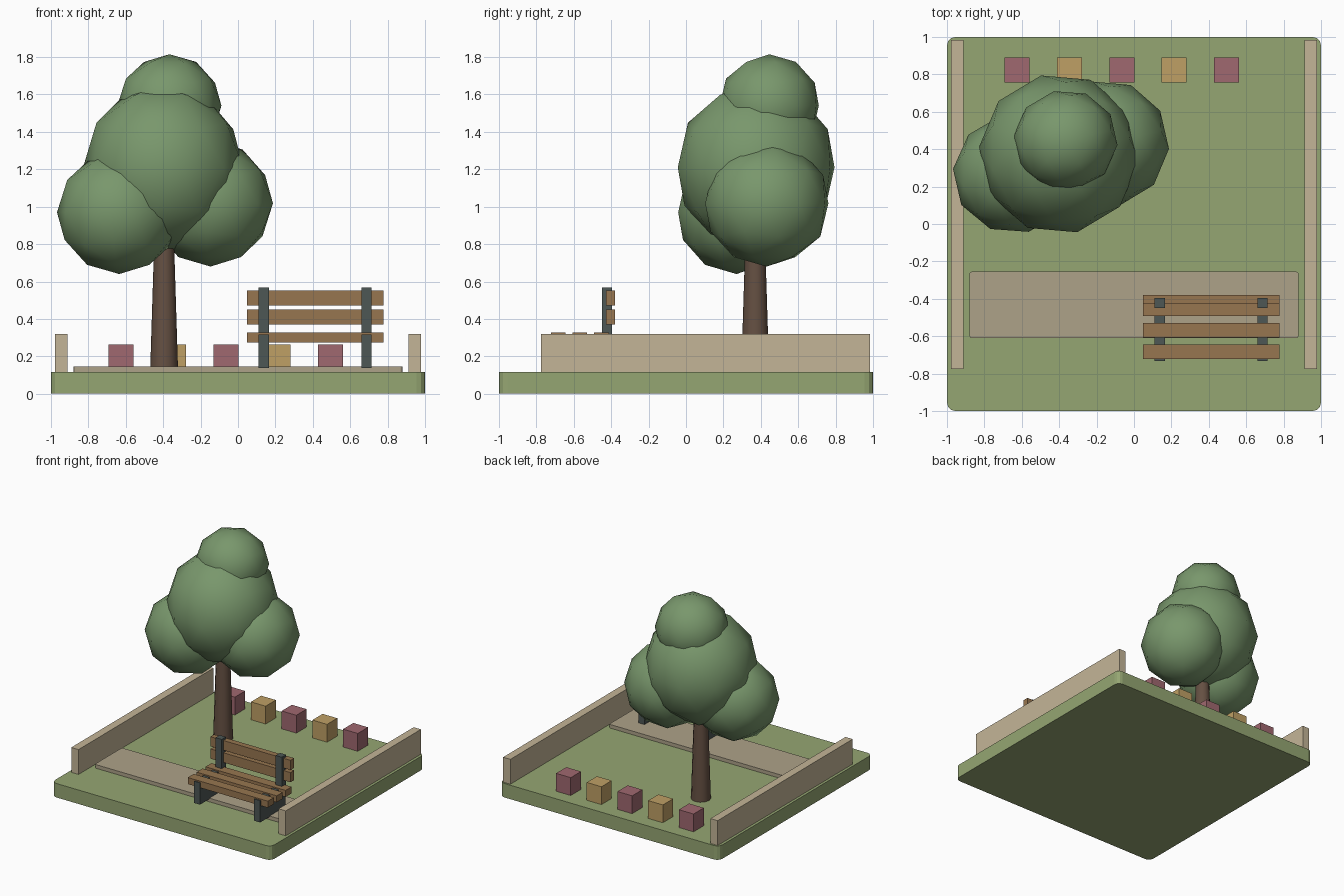
import bpy, math

if "Cube" in bpy.data.objects:
    bpy.data.objects.remove(bpy.data.objects["Cube"])


def material(name, r, g, b):
    m = bpy.data.materials.new(name)
    m.diffuse_color = (r, g, b, 1)
    m.use_nodes = True
    m.node_tree.nodes["Principled BSDF"].inputs["Base Color"].default_value = m.diffuse_color
    return m


GRASS = material("grass", 0.30, 0.38, 0.17)
STONE = material("stone", 0.55, 0.46, 0.31)
PATH = material("paving", 0.42, 0.36, 0.25)
LEAF = material("leaf", 0.19, 0.31, 0.15)
BARK = material("bark", 0.13, 0.08, 0.055)
WOOD = material("wood", 0.31, 0.18, 0.08)
IRON = material("iron", 0.075, 0.095, 0.09)
ROSE = material("rose", 0.35, 0.14, 0.16)
GOLD = material("gold", 0.52, 0.35, 0.13)


def box(name, x, y, z, mat):
    """Box from (min, max) ranges."""
    bpy.ops.mesh.primitive_cube_add(size=1, location=[sum(r) / 2 for r in (x, y, z)])
    ob = bpy.context.object
    ob.name = name
    ob.scale = [r[1] - r[0] for r in (x, y, z)]
    bpy.ops.object.transform_apply(location=False, rotation=False, scale=True)
    ob.data.materials.append(mat)
    return ob


def round_edges(ob, width, segments=2, vertical_only=False):
    mod = ob.modifiers.new("bevel", 'BEVEL')
    mod.width = width
    mod.segments = segments
    if vertical_only:
        mod.limit_method = 'WEIGHT'
        weights = ob.data.attributes.new("bevel_weight_edge", 'FLOAT', 'EDGE')
        for e in ob.data.edges:
            a, b = (ob.data.vertices[i].co for i in e.vertices)
            weights.data[e.index].value = 1.0 if abs(a.z - b.z) > 0.01 else 0.0


# Ground slab, path and side walls
round_edges(box("ground_slab", (-1, 1), (-1, 1), (0, 0.115), GRASS), 0.045, 3, True)
round_edges(box("path", (-0.88, 0.88), (-0.61, -0.255), (0.10, 0.145), PATH), 0.012, 2, True)
for side, x in (("left", -0.945), ("right", 0.945)):
    box(side + "_wall", (x - 0.033, x + 0.033), (-0.775, 0.985), (0.10, 0.32), STONE)

# Row of flower blocks
for i in range(5):
    x = -0.625 + 0.28 * i
    box(f"flower_block_{i + 1}", (x - 0.067, x + 0.067), (0.757, 0.89), (0.11, 0.262),
        GOLD if i % 2 else ROSE)

# Tree trunk
bpy.ops.mesh.primitive_cone_add(vertices=12, radius1=0.075, radius2=0.05, depth=0.8,
                                location=(-0.395, 0.37, 0.51))
trunk = bpy.context.object
trunk.name = "trunk"
trunk.data.materials.append(BARK)
bpy.ops.object.shade_smooth_by_angle(angle=math.radians(40))

# Foliage clumps
for name, loc, radii in (
        ("main", (-0.40, 0.375, 1.21), (0.43, 0.43, 0.455)),
        ("left", (-0.635, 0.27, 0.97), (0.335, 0.32, 0.33)),
        ("right", (-0.147, 0.432, 1.018), (0.335, 0.338, 0.338)),
        ("top", (-0.367, 0.445, 1.54), (0.28, 0.272, 0.275))):
    bpy.ops.mesh.primitive_ico_sphere_add(subdivisions=2, radius=1, location=loc,
                                          rotation=(0, 0, math.radians(13)))
    clump = bpy.context.object
    clump.name = name + "_foliage"
    clump.scale = radii
    clump.data.materials.append(LEAF)
    bpy.ops.object.shade_smooth()

# Bench supports
for side, x in (("left", 0.138), ("right", 0.687)):
    xr = (x - 0.028, x + 0.028)
    box(side + "_bench_leg", xr, (-0.732, -0.40), (0.138, 0.317), IRON)
    box(side + "_back_post", xr, (-0.45, -0.395), (0.30, 0.568), IRON)

# Bench slats
for i, y in enumerate((-0.684, -0.568, -0.452)):
    box(f"seat_slat_{i + 1}", (0.048, 0.778), (y - 0.039, y + 0.039), (0.273, 0.327), WOOD)
for i, z in enumerate((0.41, 0.511)):
    box(f"back_slat_{i + 1}", (0.048, 0.778), (-0.428, -0.38), (z - 0.04, z + 0.04), WOOD)
